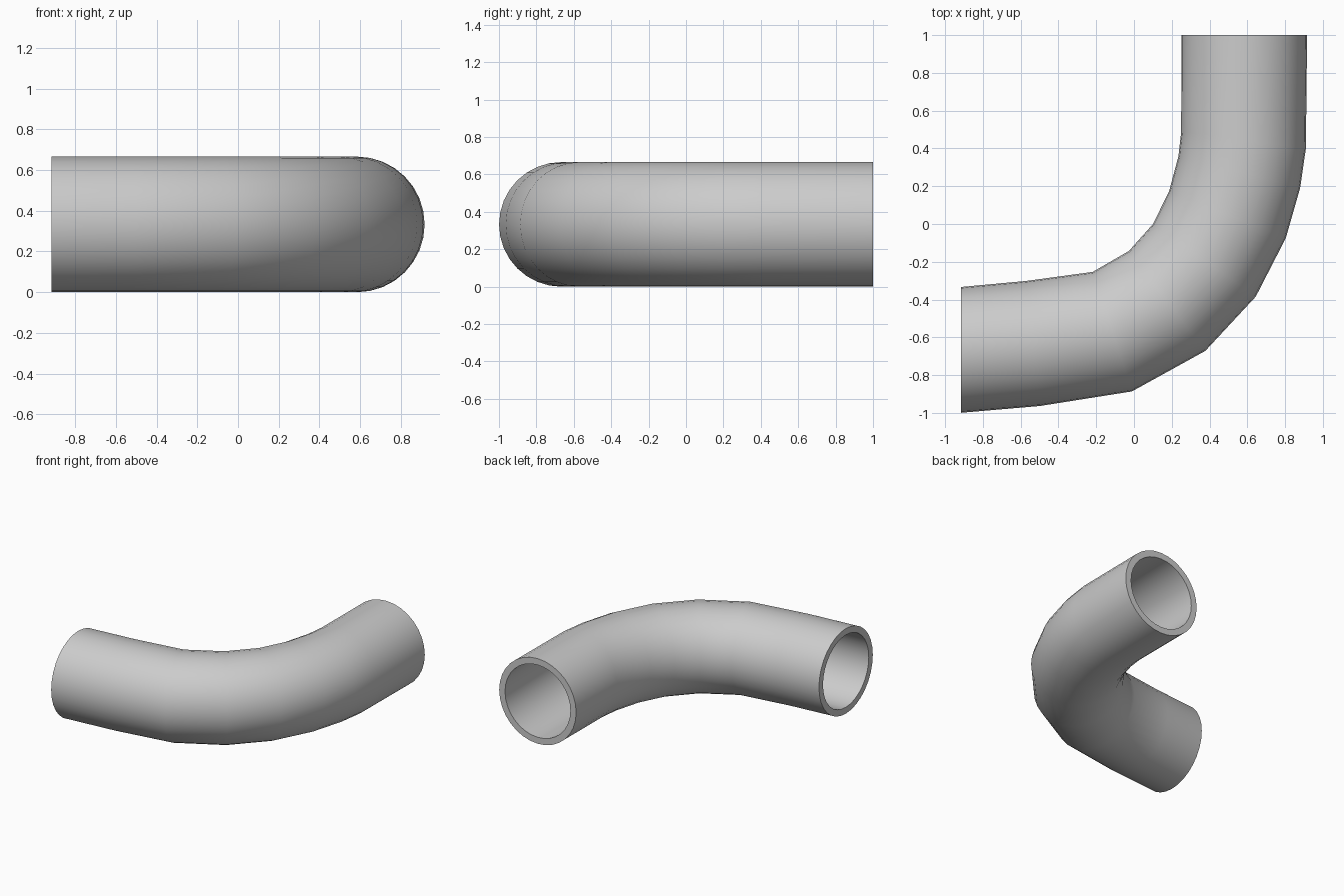
import bpy
import bmesh
from math import cos, sin, tau, radians
from mathutils import Vector

cube = bpy.data.objects.get("Cube")
if cube:
    bpy.data.objects.remove(cube, do_unlink=True)

SIDES = 32
RADIUS = 0.333
BORE = 0.283

# Bend stations: inside and outside edge of the elbow, in plan
STATIONS = [
    ((-0.917, -0.333), (-0.917, -1.0)),
    ((-0.57, -0.30), (-0.50, -0.965)),
    ((-0.22, -0.25), (-0.01, -0.89)),
    ((-0.03, -0.14), (0.38, -0.675)),
    ((0.10, 0.0), (0.645, -0.385)),
    ((0.185, 0.175), (0.805, -0.075)),
    ((0.235, 0.36), (0.88, 0.19)),
    ((0.25, 0.49), (0.91, 0.40)),
    ((0.25, 1.0), (0.917, 1.0)),
]

# Plain grey material
grey = bpy.data.materials.new("grey")
grey.use_nodes = True
colour = (0.6, 0.6, 0.6, 1)
grey.diffuse_color = colour
grey.node_tree.nodes["Principled BSDF"].inputs["Base Color"].default_value = colour

bm = bmesh.new()


def ring(station, radius):
    """One circular section, standing upright across the bend."""
    inside, outside = (Vector((*p, RADIUS)) for p in station)
    centre = (inside + outside) / 2
    across = (outside - inside).normalized()
    up = Vector((0, 0, 1))
    angles = [tau * i / SIDES for i in range(SIDES)]
    return [bm.verts.new(centre + radius * (across * cos(a) + up * sin(a)))
            for a in angles]


def bridge(a, b):
    for i in range(SIDES):
        j = (i + 1) % SIDES
        bm.faces.new((a[i], a[j], b[j], b[i]))


# Outer wall, bore and the two flat rims form one closed loop of rings
rings = [ring(s, RADIUS) for s in STATIONS]
rings += [ring(s, BORE) for s in reversed(STATIONS)]
for a, b in zip(rings, rings[1:] + rings[:1]):
    bridge(a, b)
bmesh.ops.recalc_face_normals(bm, faces=bm.faces)

mesh = bpy.data.meshes.new("pipe_elbow")
bm.to_mesh(mesh)
bm.free()
mesh.materials.append(grey)
pipe = bpy.data.objects.new("pipe_elbow", mesh)
bpy.context.collection.objects.link(pipe)

# Smooth walls with crisp rims
bpy.ops.object.select_all(action='DESELECT')
pipe.select_set(True)
bpy.context.view_layer.objects.active = pipe
bpy.ops.object.shade_smooth_by_angle(angle=radians(40))
